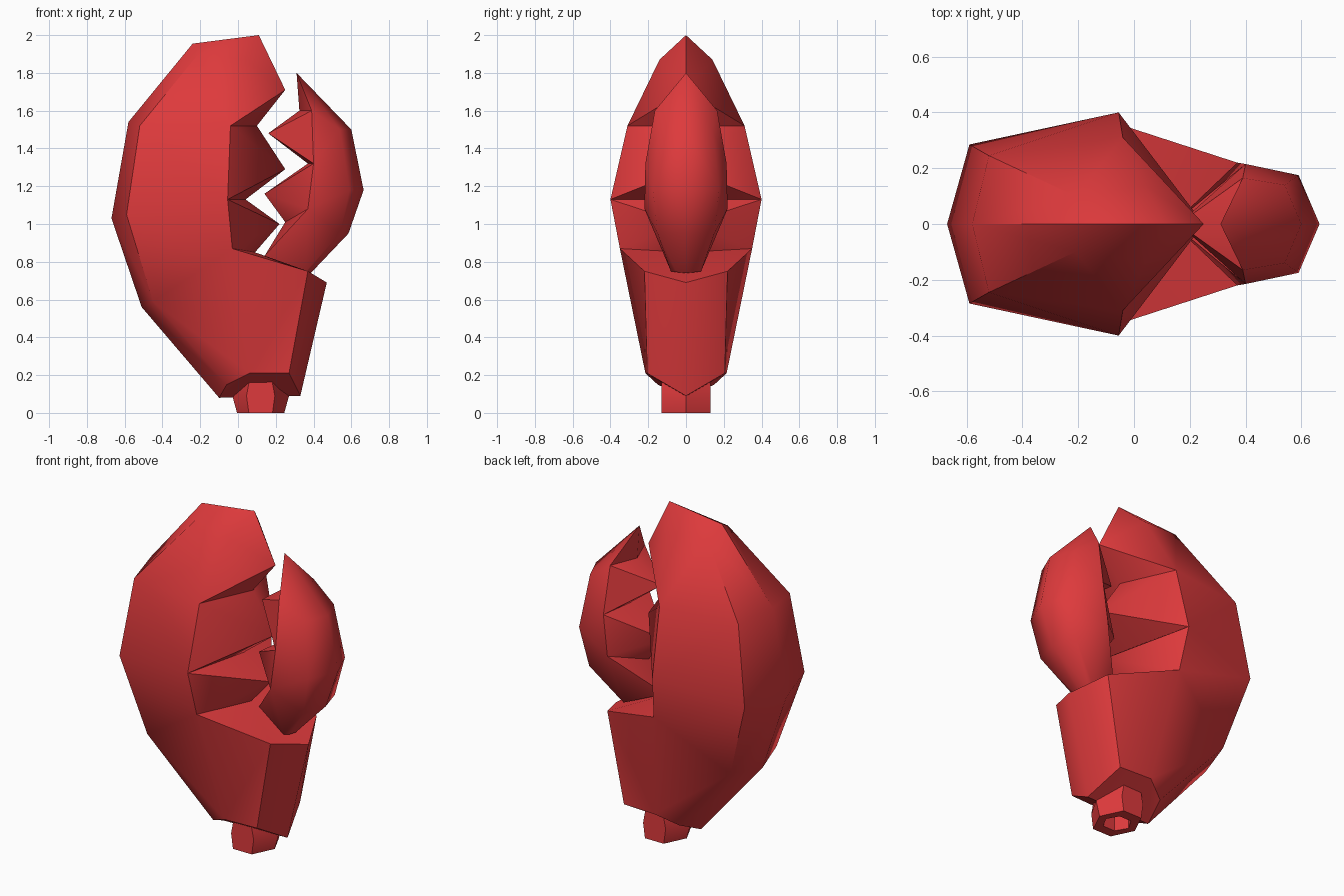
import bpy, bmesh, math

if "Cube" in bpy.data.objects:
    bpy.data.objects.remove(bpy.data.objects["Cube"])

red = bpy.data.materials.new("shell_red")
red.diffuse_color = (0.73, 0.042, 0.045, 1)
red.use_nodes = True
red.node_tree.nodes["Principled BSDF"].inputs["Base Color"].default_value = red.diffuse_color


def finish(name, bm, angle):
    bmesh.ops.recalc_face_normals(bm, faces=bm.faces)
    me = bpy.data.meshes.new(name)
    bm.to_mesh(me)
    bm.free()
    me.materials.append(red)
    ob = bpy.data.objects.new(name, me)
    bpy.context.collection.objects.link(ob)
    bpy.ops.object.select_all(action='DESELECT')
    ob.select_set(True)
    bpy.context.view_layer.objects.active = ob
    bpy.ops.object.shade_smooth_by_angle(angle=math.radians(angle))
    return ob


def half_shell(name, points, strips, angle):
    """Front half as (x, z, depth) points, mirrored to the back and welded."""
    bm = bmesh.new()
    for s in (-1, 1):
        v = {k: bm.verts.new((x, s * d, z)) for k, (x, z, d) in points.items()}
        for f in strips:
            bm.faces.new([v[k] for k in f.split()])
    bmesh.ops.remove_doubles(bm, verts=bm.verts, dist=0.0005)
    bmesh.ops.triangulate(bm, faces=[f for f in bm.faces if len(f.verts) > 3])
    return finish(name, bm, angle)


def columns(**cols):
    return {f"{k}{i}": p for k, c in cols.items() for i, p in enumerate(c)}


def grid(a, b, n):
    return [f"{a}{i} {b}{i} {b}{i+1} {a}{i+1}" for i in range(n)]


# palm and large fixed finger: L outer rim, A shoulder, B ridge, C palm side, R palm rim, T teeth
palm = columns(
    L=[(-.10, .08, 0), (-.51, .56, 0), (-.67, 1.03, 0), (-.58, 1.54, 0), (-.24, 1.955, 0)],
    A=[(-.06, .15, .15), (-.45, .59, .22), (-.59, 1.05, .285), (-.52, 1.52, .245), (-.21, 1.9, .10)],
    B=[(.06, .21, .215), (-.03, .87, .35), (-.055, 1.13, .40), (-.04, 1.52, .31), (.04, 1.87, .14)],
    C=[(.27, .21, .205), (.37, .75, .22)],
    R=[(.33, .09, 0), (.47, .69, 0)],
    T=[(.09, .85, 0), (.22, 1.0, 0), (.04, 1.13, 0), (.25, 1.29, 0),
       (.10, 1.52, 0), (.25, 1.71, 0), (.11, 2.0, 0)])
faces = grid("L", "A", 4) + grid("A", "B", 4) + grid("B", "C", 1) + grid("C", "R", 1)
faces += ["L0 A0 B0", "L0 B0 C0 R0", "B1 C1 T0", "C1 R1 T0", "L4 A4 T6", "A4 B4 T6"]
faces += ["B1 T0 T1", "B1 T1 B2", "B2 T1 T2", "B2 T2 T3", "B2 T3 B3",
          "B3 T3 T4", "B3 T4 T5", "B3 T5 B4", "B4 T5 T6"]
half_shell("palm_and_large_finger", palm, faces, 50)

# small moving finger: T teeth, M ridge, N shoulder, O outer rim
finger = columns(
    T=[(.14, .83, 0), (.25, 1.01, 0), (.14, 1.16, 0), (.37, 1.32, 0),
       (.16, 1.48, 0), (.325, 1.6, 0), (.31, 1.8, 0)],
    M=[(.36, .75, .08), (.37, 1.08, .22), (.40, 1.32, .215), (.39, 1.6, .165)],
    N=[(.38, .745, .05), (.54, .95, .15), (.59, 1.18, .175), (.54, 1.5, .14)],
    O=[(.385, .74, 0), (.585, .95, 0), (.665, 1.18, 0), (.60, 1.5, 0)])
faces = grid("M", "N", 3) + grid("N", "O", 3)
faces += ["T0 M0 N0", "T0 N0 O0", "T0 M0 M1", "T0 M1 T1", "T1 M1 T2", "T2 M1 M2",
          "T2 M2 T3", "T3 M2 T4", "T4 M2 M3", "T4 M3 T5", "T5 M3 T6",
          "M3 N3 T6", "N3 O3 T6"]
half_shell("small_finger", finger, faces, 50)

# six-sided wrist stub with a hollow underside
bm = bmesh.new()
rings = []
for rx, z in ((.08, .09), (.08, 0), (.125, 0), (.15, .09), (.12, .17)):
    ry = .08 if rx < .1 else .15
    rings.append([bm.verts.new((.12 + rx * math.cos(i * math.pi / 3),
                                ry * math.sin(i * math.pi / 3), z)) for i in range(6)])
for a, b in zip(rings, rings[1:]):
    for i in range(6):
        j = (i + 1) % 6
        bm.faces.new((a[i], a[j], b[j], b[i]))
bm.faces.new(rings[0])
bm.faces.new(rings[-1])
finish("wrist_stub", bm, 40)
